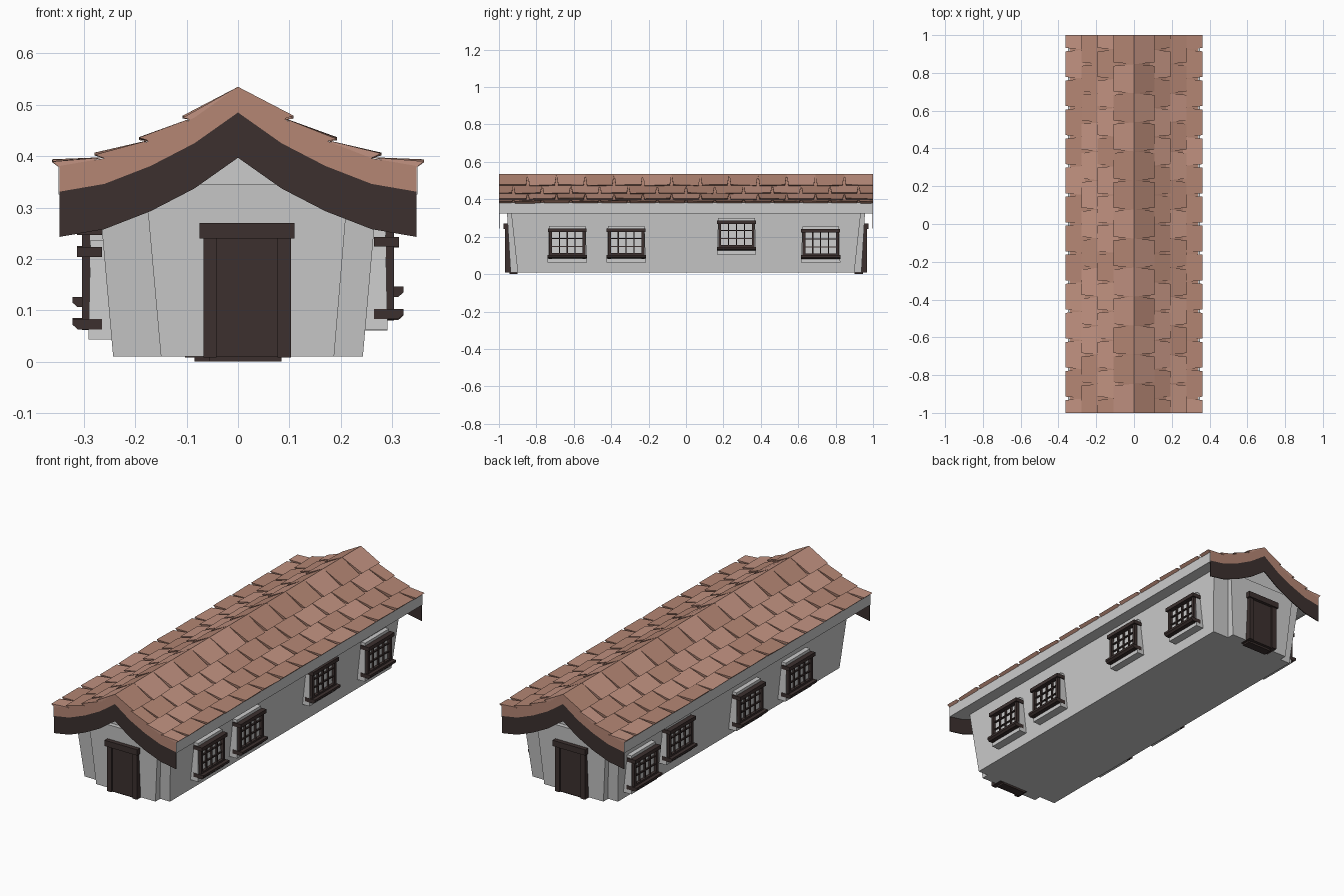
import bpy, bmesh, random

if "Cube" in bpy.data.objects:
    bpy.data.objects.remove(bpy.data.objects["Cube"])

random.seed(4)


def material(name, rgb):
    m = bpy.data.materials.new(name)
    m.diffuse_color = (*rgb, 1)
    m.use_nodes = True
    m.node_tree.nodes["Principled BSDF"].inputs["Base Color"].default_value = m.diffuse_color
    return m


WOOD = material("dark_wood", (0.045, 0.03, 0.028))
TILE_A = material("clay_tile", (0.46, 0.24, 0.175))
TILE_B = material("clay_tile_light", (0.54, 0.29, 0.22))


def finish(name, bm, mats=()):
    bmesh.ops.recalc_face_normals(bm, faces=bm.faces)
    me = bpy.data.meshes.new(name)
    bm.to_mesh(me)
    bm.free()
    for m in mats:
        me.materials.append(m)
    ob = bpy.data.objects.new(name, me)
    bpy.context.collection.objects.link(ob)
    return ob


def loft(bm, a, b, mat_index=0):
    """Closed solid between two matching loops of points."""
    va = [bm.verts.new(p) for p in a]
    vb = [bm.verts.new(p) for p in b]
    n = len(va)
    faces = [bm.faces.new(va), bm.faces.new(vb[::-1])]
    for i in range(n):
        j = (i + 1) % n
        faces.append(bm.faces.new((va[i], vb[i], vb[j], va[j])))
    for f in faces:
        f.material_index = mat_index


def rect(x0, x1, y0, y1, z):
    return [(x0, y0, z), (x1, y0, z), (x1, y1, z), (x0, y1, z)]


def add_box(bm, x0, x1, y0, y1, z0, z1):
    loft(bm, rect(x0, x1, y0, y1, z0), rect(x0, x1, y0, y1, z1))


def strip_prism(name, upper, lower, y0, y1, mats=()):
    """Curved slab under the roof line, one convex segment at a time on each side."""
    bm = bmesh.new()
    for s in (-1, 1):
        rings = []
        for u, l in zip(upper, lower):
            rings.append([bm.verts.new(p) for p in (
                (s * u[0], y0, u[1]), (s * u[0], y1, u[1]),
                (s * l[0], y1, l[1]), (s * l[0], y0, l[1]))])
        for a, b in zip(rings, rings[1:]):
            for i in range(4):
                j = (i + 1) % 4
                bm.faces.new((a[i], b[i], b[j], a[j]))
        bm.faces.new(rings[-1])
    bmesh.ops.remove_doubles(bm, verts=bm.verts, dist=1e-5)
    return finish(name, bm, mats)


# Roof line, from ridge to eave
CURVE = [(0, 0.485), (0.085, 0.425), (0.17, 0.381), (0.26, 0.346), (0.347, 0.331)]


def shifted(dz):
    return [(x, z + dz) for x, z in CURVE]


strip_prism("roof_deck", shifted(0.05), CURVE, -1, 1, [TILE_A])
strip_prism("soffit", shifted(0.001), shifted(-0.006), -0.995, 0.995)
for end, nm in ((-1, "front"), (1, "back")):
    strip_prism(nm + "_bargeboard", CURVE, shifted(-0.088),
                end, end * 0.996, [WOOD])

# Grey eave boards
for s, nm in ((-1, "left"), (1, "right")):
    bm = bmesh.new()
    xs = sorted((s * 0.340, s * 0.349))
    add_box(bm, *xs, -0.999, 0.999, 0.325, 0.383)
    finish(nm + "_eave_board", bm)

# Roof tiles: 13 staggered wedges per row, four rows per side
ROWS = [((0, 0.535), (0.108, 0.478), (0.083, 0.470)),
        ((0.085, 0.476), (0.193, 0.436), (0.168, 0.428)),
        ((0.170, 0.432), (0.279, 0.406), (0.255, 0.394)),
        ((0.260, 0.398), (0.362, 0.393), (0.345, 0.376))]
PITCH = 2 / 13
bm = bmesh.new()
for s in (-1, 1):
    for r, (inner, tip, base) in enumerate(ROWS):
        y = -1 - (PITCH / 2 if r % 2 else 0)
        while y < 0.99:
            y0, y1 = max(y, -1), min(y + PITCH, 1)
            gap0 = 0.009 if y0 > -1 else 0
            gap1 = 0.009 if y1 < 1 else 0
            k0, k1 = (random.uniform(-0.005, 0.001) for _ in range(2))
            a = [(s * inner[0], y0, inner[1]), (s * tip[0], y0 + gap0, tip[1] + k0),
                 (s * base[0], y0 + gap0, base[1])]
            b = [(s * inner[0], y1, inner[1]), (s * tip[0], y1 - gap1, tip[1] + k1),
                 (s * base[0], y1 - gap1, base[1])]
            loft(bm, a, b, int(random.random() < 0.4))
            y += PITCH
finish("roof_tiles", bm, [TILE_A, TILE_B])

# Main walls, flaring outward toward the top
bm = bmesh.new()
loft(bm, rect(-0.243, 0.243, -0.90, 0.90, 0.01),
     rect(-0.272, 0.272, -0.936, 0.936, 0.338))
finish("main_walls", bm)

# Gable infill up to the roof
bm = bmesh.new()
gable = [(-0.26, 0.336), (0.26, 0.336), (0.17, 0.381), (0.085, 0.425),
         (0, 0.484), (-0.085, 0.425), (-0.17, 0.381)]
loft(bm, [(x, -0.936, z) for x, z in gable], [(x, 0.936, z) for x, z in gable])
finish("gable_infill", bm)


# End walls: raised panel, door, frame, lintel and step, turned for the back
def end_part(name, parts, turn, mats=()):
    bm = bmesh.new()
    for lo, hi in parts:
        loft(bm, [(x * turn, y * turn, z) for x, y, z in rect(*lo)],
             [(x * turn, y * turn, z) for x, y, z in rect(*hi)])
    finish(name, bm, mats)


def block(x0, x1, y0, y1, z0, z1):
    return (x0, x1, y0, y1, z0), (x0, x1, y0, y1, z1)


for turn, nm in ((1, "front_"), (-1, "back_")):
    end_part(nm + "wall_panel", [((-0.15, 0.187, -0.938, -0.85, 0.01),
                                  (-0.18, 0.215, -0.958, -0.85, 0.345))], turn)
    end_part(nm + "door", [block(-0.045, 0.08, -0.96, -0.90, 0.01, 0.245)], turn, [WOOD])
    end_part(nm + "door_frame", [block(-0.067, -0.042, -0.968, -0.90, 0.008, 0.243),
                                 block(0.077, 0.103, -0.968, -0.90, 0.008, 0.243),
                                 block(-0.075, 0.11, -0.976, -0.90, 0.24, 0.27)],
             turn, [WOOD])
    end_part(nm + "door_step", [block(-0.055, 0.085, -0.945, -0.90, 0, 0.012)],
             turn, [WOOD])


# Windows: grey surround with a dark frame, lattice, lintel and sill
def window(name, side, yc, zc):
    def mirror(bm):
        for v in bm.verts:
            v.co.x *= side
            v.co.y += yc
            v.co.z += zc

    bm = bmesh.new()
    loft(bm, rect(0.2, 0.291, -0.105, 0.105, -0.097),
         rect(0.2, 0.287, -0.098, 0.098, 0.097))
    mirror(bm)
    finish(name + "_surround", bm)

    bm = bmesh.new()
    for s in (-1, 1):
        y0, y1 = sorted((s * 0.082, s * 0.097))
        add_box(bm, 0.265, 0.304, y0, y1, -0.078, 0.075)
    add_box(bm, 0.265, 0.313, -0.104, 0.104, 0.064, 0.083)
    add_box(bm, 0.265, 0.304, -0.085, 0.085, -0.058, -0.048)
    loft(bm, rect(0.265, 0.312, -0.105, 0.105, -0.077),
         rect(0.265, 0.322, -0.105, 0.105, -0.068))
    add_box(bm, 0.265, 0.322, -0.105, 0.105, -0.068, -0.057)
    for y in (-0.042, 0, 0.042):
        add_box(bm, 0.28, 0.298, y - 0.003, y + 0.003, -0.06, 0.067)
    for z in (-0.012, 0.03):
        add_box(bm, 0.28, 0.297, -0.085, 0.085, z - 0.003, z + 0.003)
    mirror(bm)
    finish(name + "_frame", bm, [WOOD])


for i, (y, z) in enumerate(((-0.635, 0.16), (-0.32, 0.16), (0.27, 0.203), (0.72, 0.158))):
    window(f"right_window_{i + 1}", 1, y, z)
for i, (y, z) in enumerate(((-0.50, 0.14), (-0.10, 0.14), (0.47, 0.183), (0.755, 0.142))):
    window(f"left_window_{i + 1}", -1, y, z)
